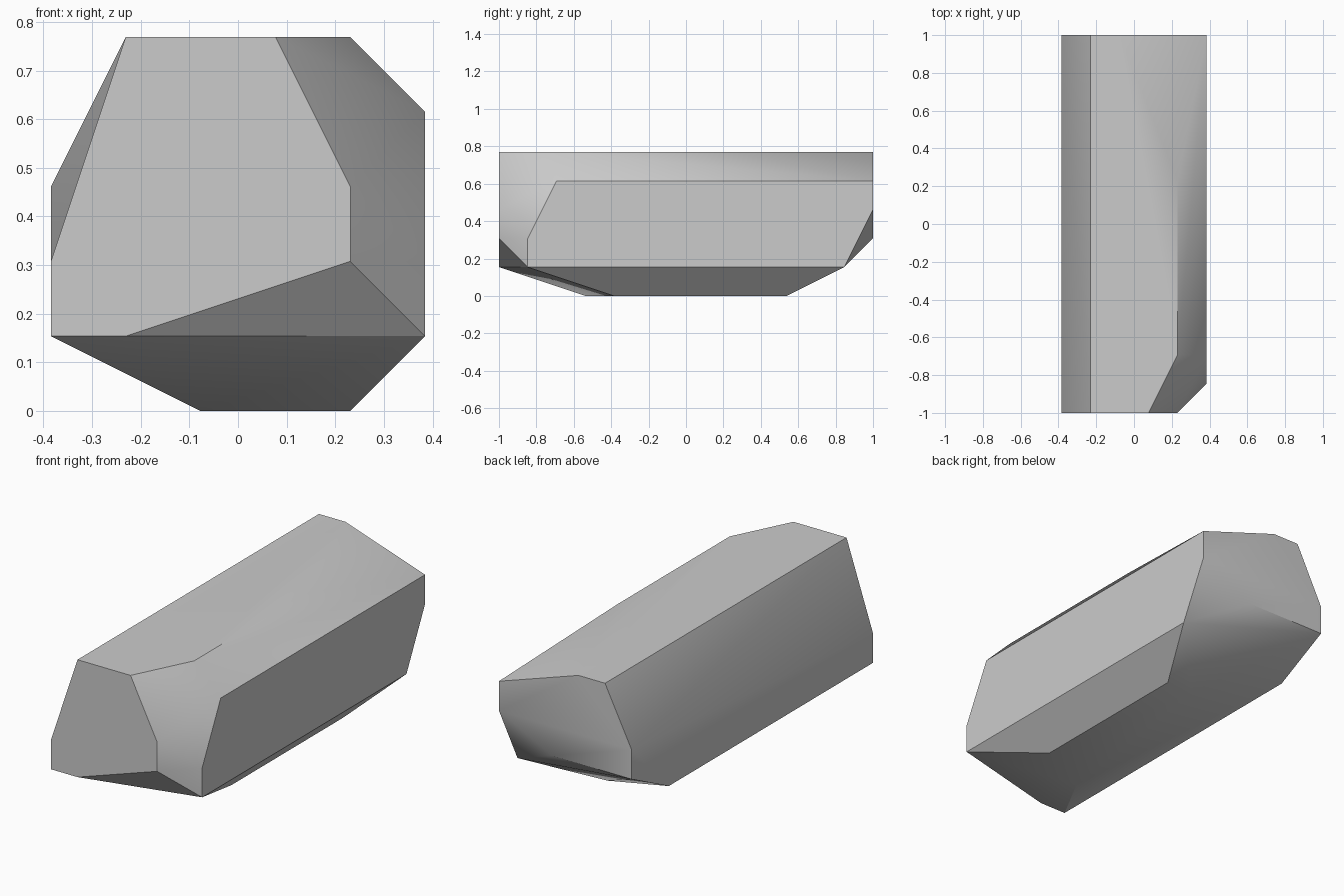
import bpy
import bmesh
import math

# Remove the default object only
default_object = bpy.data.objects.get("Cube")
if default_object:
    bpy.data.objects.remove(default_object, do_unlink=True)

# The stone sits on a coarse lattice: corners are whole lattice steps
STEP = 1 / 13
HALF_LENGTH = 13


def end_profile(y, corners):
    """Lattice corners of a flat end, given as (x, z) pairs."""
    return [(x, y, z) for x, z in corners]


def level_profile(z, corners):
    """Lattice corners lying on one level, given as (x, y) pairs."""
    return [(x, y, z) for x, y in corners]


def make_material(name, grey):
    material = bpy.data.materials.new(name)
    material.use_nodes = True
    colour = (grey, grey, grey, 1.0)
    material.diffuse_color = colour
    shader = next(n for n in material.node_tree.nodes if n.type == "BSDF_PRINCIPLED")
    shader.inputs["Base Color"].default_value = colour
    return material


def faceted_solid(name, corners, material):
    """Wrap the corners in a convex skin and merge its flat facets."""
    bm = bmesh.new()
    for corner in corners:
        bm.verts.new([value * STEP for value in corner])
    bmesh.ops.convex_hull(bm, input=bm.verts[:])
    bmesh.ops.dissolve_limit(bm, angle_limit=math.radians(0.5),
                             verts=bm.verts[:], edges=bm.edges[:])
    bmesh.ops.recalc_face_normals(bm, faces=bm.faces[:])
    mesh = bpy.data.meshes.new(name)
    bm.to_mesh(mesh)
    bm.free()
    mesh.materials.append(material)
    solid = bpy.data.objects.new(name, mesh)
    bpy.context.collection.objects.link(solid)
    return solid


# Flat front and back ends
front_end = end_profile(-HALF_LENGTH, [(-3, 10), (1, 10), (3, 6), (3, 4),
                                       (-3, 2), (-5, 2), (-5, 4)])
back_end = end_profile(HALF_LENGTH, [(-3, 10), (-1, 10), (5, 8), (5, 6),
                                     (1, 4), (-5, 4), (-5, 6)])

# Top ridge, side shoulders and underside
top_ridge = level_profile(10, [(3, -9), (3, 3)])
upper_shoulder = level_profile(8, [(5, -9)])
front_notch = level_profile(4, [(5, -11)])
lower_shoulder = level_profile(2, [(5, -11), (5, 11), (-5, 9)])
underside = level_profile(0, [(-1, -7), (3, -5), (3, 7), (1, 7)])

stone_grey = make_material("stone grey", 0.6)
stone = faceted_solid(
    "long_stone",
    front_end + back_end + top_ridge + upper_shoulder
    + front_notch + lower_shoulder + underside,
    stone_grey,
)

# Soften shallow facets, keep the strong edges crisp
bpy.ops.object.select_all(action="DESELECT")
stone.select_set(True)
bpy.context.view_layer.objects.active = stone
bpy.ops.object.shade_smooth_by_angle(angle=math.radians(30))
